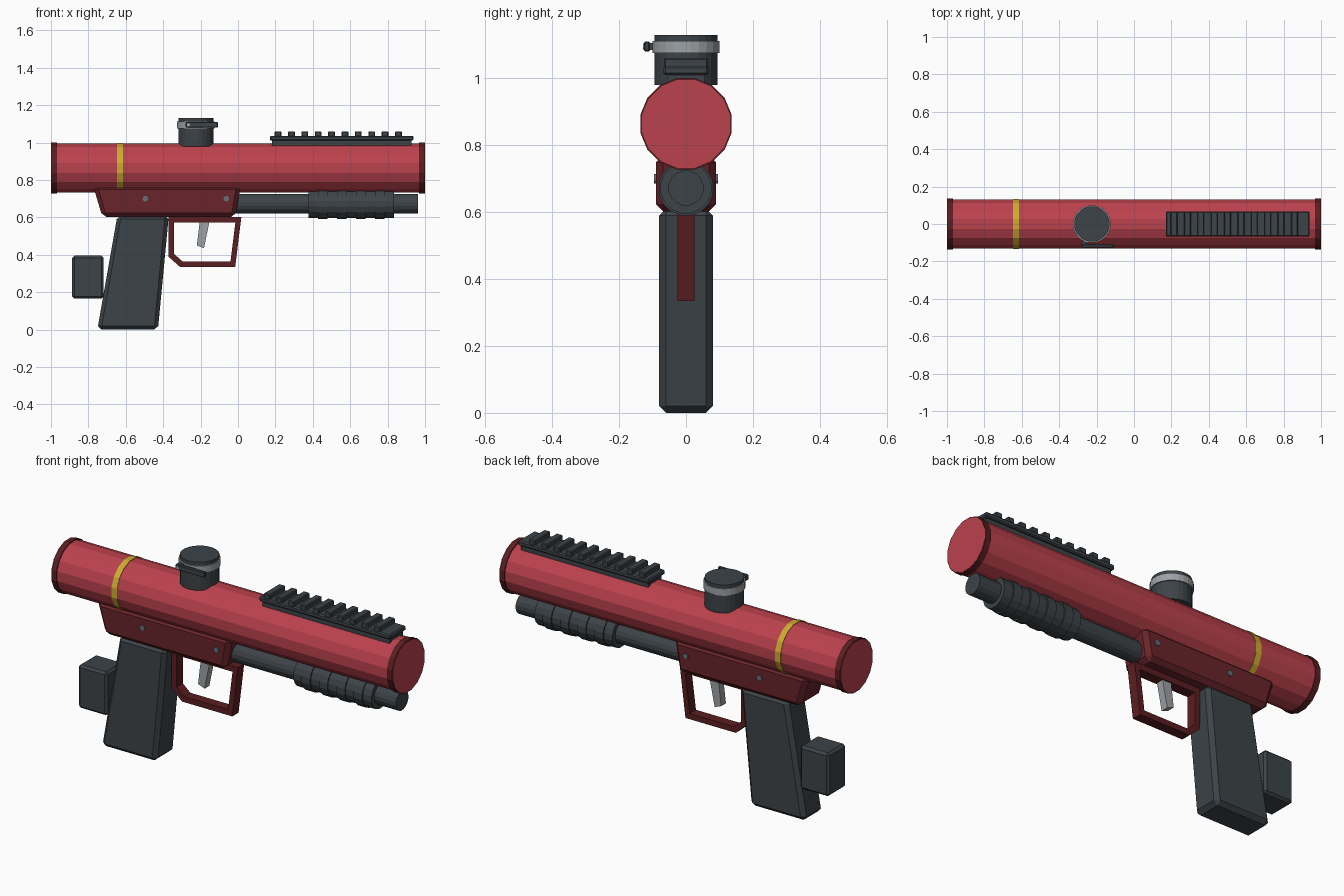
import bpy, bmesh, math
from mathutils import Matrix, Vector

cube = bpy.data.objects.get("Cube")
if cube:
    bpy.data.objects.remove(cube, do_unlink=True)


def material(name, rgb):
    m = bpy.data.materials.new(name)
    m.use_nodes = True
    m.diffuse_color = (*rgb, 1)
    m.node_tree.nodes["Principled BSDF"].inputs["Base Color"].default_value = (*rgb, 1)
    return m


RED = material("red", (0.50, 0.054, 0.075))
DARK_RED = material("dark red", (0.14, 0.018, 0.023))
MAROON = material("maroon", (0.105, 0.013, 0.015))
CHARCOAL = material("charcoal", (0.046, 0.056, 0.064))
YELLOW = material("yellow", (0.62, 0.41, 0.03))
SILVER = material("silver", (0.34, 0.36, 0.38))
STEEL = material("steel", (0.13, 0.16, 0.19))


def finish(bm, name, mat, bevel=0):
    bmesh.ops.recalc_face_normals(bm, faces=bm.faces)
    mesh = bpy.data.meshes.new(name)
    bm.to_mesh(mesh)
    bm.free()
    mesh.materials.append(mat)
    ob = bpy.data.objects.new(name, mesh)
    bpy.context.scene.collection.objects.link(ob)
    if bevel:
        mod = ob.modifiers.new("chamfer", "BEVEL")
        mod.width = bevel
        mod.segments = 1
        mod.limit_method = 'ANGLE'
        mod.angle_limit = math.radians(20)
    return ob


def box(name, mat, x, y, z, bevel=0):
    """Box from (low, high) ranges."""
    bm = bmesh.new()
    bmesh.ops.create_cube(bm, size=1)
    for v in bm.verts:
        v.co = Vector([r[0] + (c + 0.5) * (r[1] - r[0]) for c, r in zip(v.co, (x, y, z))])
    return finish(bm, name, mat, bevel)


def plate(name, mat, profile, half, bevel=0):
    """Side profile in x, z extruded across y."""
    bm = bmesh.new()
    face = bm.faces.new([bm.verts.new((x, -half, z)) for x, z in profile])
    out = bmesh.ops.extrude_face_region(bm, geom=[face])
    verts = [g for g in out["geom"] if isinstance(g, bmesh.types.BMVert)]
    bmesh.ops.translate(bm, vec=(0, 2 * half, 0), verts=verts)
    return finish(bm, name, mat, bevel)


def lathe(name, mat, profile, axis, centre, sides=16):
    """Capped turned solid; profile is (distance along axis, radius)."""
    bm = bmesh.new()
    rings = []
    for d, r in profile:
        ring = []
        for i in range(sides):
            a = 2 * math.pi * (i + 0.5) / sides
            ring.append(bm.verts.new((r * math.cos(a), r * math.sin(a), d)))
        rings.append(ring)
    for a, b in zip(rings, rings[1:]):
        for i in range(sides):
            j = (i + 1) % sides
            bm.faces.new((a[i], a[j], b[j], b[i]))
    bm.faces.new(rings[0])
    bm.faces.new(rings[-1])
    turn = {"x": Matrix.Rotation(math.pi / 2, 4, 'Y'),
            "y": Matrix.Rotation(-math.pi / 2, 4, 'X'),
            "z": Matrix.Identity(4)}[axis]
    bm.transform(Matrix.Translation(centre) @ turn)
    return finish(bm, name, mat)


# Main body tube, end rims and painted band
BODY = (0, 0, 0.864)
lathe("body_tube", RED, [(-1, 0.134), (1, 0.134)], "x", BODY)
for name, a, b in (("rear_rim", -0.9985, -0.968), ("front_rim", 0.968, 0.9985)):
    lathe(name, MAROON, [(a, 0.139), (b, 0.139)], "x", BODY)
lathe("yellow_band", YELLOW, [(-0.648, 0.1365), (-0.616, 0.1365)], "x", BODY)

# Frame under the tube with its pins
plate("frame", DARK_RED, [(-0.775, 0.77), (0.015, 0.77), (-0.015, 0.602), (-0.725, 0.602)],
      0.09, 0.022)
for label, x in (("rear", -0.495), ("front", -0.062)):
    lathe(label + "_pin", STEEL, [(-0.096, 0.015), (0.096, 0.015)], "y", (x, 0, 0.7), 12)

# Pistol grip and rear block
plate("grip", CHARCOAL, [(-0.645, 0.61), (-0.37, 0.61), (-0.428, 0), (-0.752, 0)], 0.08, 0.02)
box("rear_block", CHARCOAL, (-0.887, -0.718), (-0.075, 0.075), (0.165, 0.395), 0.012)

# Trigger guard: closed loop between outer and inner outlines
outer = [(-0.372, 0.602), (0.018, 0.602), (-0.015, 0.335), (-0.31, 0.335), (-0.372, 0.39)]
inner = [(-0.342, 0.572), (-0.014, 0.572), (-0.04, 0.365), (-0.297, 0.365), (-0.342, 0.404)]
bm = bmesh.new()
loops = [[bm.verts.new((x, y, z)) for x, z in line]
         for line, y in ((outer, -0.026), (inner, -0.026), (inner, 0.026), (outer, 0.026))]
for k in range(4):
    a, b = loops[k], loops[(k + 1) % 4]
    for i in range(5):
        j = (i + 1) % 5
        bm.faces.new((a[i], a[j], b[j], b[i]))
finish(bm, "trigger_guard", MAROON)
plate("trigger", SILVER, [(-0.203, 0.59), (-0.15, 0.59), (-0.182, 0.435), (-0.22, 0.45)], 0.02)

# Lower tube and ribbed fore grip
LOWER = (0, 0, 0.672)
lathe("lower_tube", CHARCOAL, [(-0.02, 0.053), (0.962, 0.053)], "x", LOWER)
ribs = []
for i in range(9):
    x, r = 0.378 + i * 0.0508, 0.083 if i % 2 else 0.077
    ribs += [(x, r), (x + 0.0508, r)]
lathe("fore_grip", CHARCOAL, ribs, "x", LOWER)

# Top feed neck with clamp ring and lever
NECK = (-0.225, 0, 0)
lathe("feed_neck", CHARCOAL, [(0.98, 0.095), (1.13, 0.095)], "z", NECK, 24)
lathe("clamp_ring", SILVER, [(1.075, 0.101), (1.112, 0.101)], "z", NECK, 24)
box("clamp_lever", CHARCOAL, (-0.28, -0.108), (-0.126, -0.108), (1.08, 1.11), 0.004)
box("lever_mount", CHARCOAL, (-0.28, -0.25), (-0.112, -0.09), (1.084, 1.106))
lathe("lever_pivot", SILVER, [(-0.129, 0.009), (-0.11, 0.009)], "y", (-0.265, 0, 1.095), 12)

# Accessory rail with cross teeth
box("rail_base", CHARCOAL, (0.182, 0.928), (-0.055, 0.055), (0.975, 1.012))
box("rail_plate", CHARCOAL, (0.17, 0.938), (-0.068, 0.068), (1.01, 1.036), 0.006)
for i in range(10):
    x = 0.196 + i * 0.0715
    box("rail_tooth_%d" % (i + 1), CHARCOAL, (x, x + 0.036), (-0.066, 0.066), (1.03, 1.06), 0.004)
